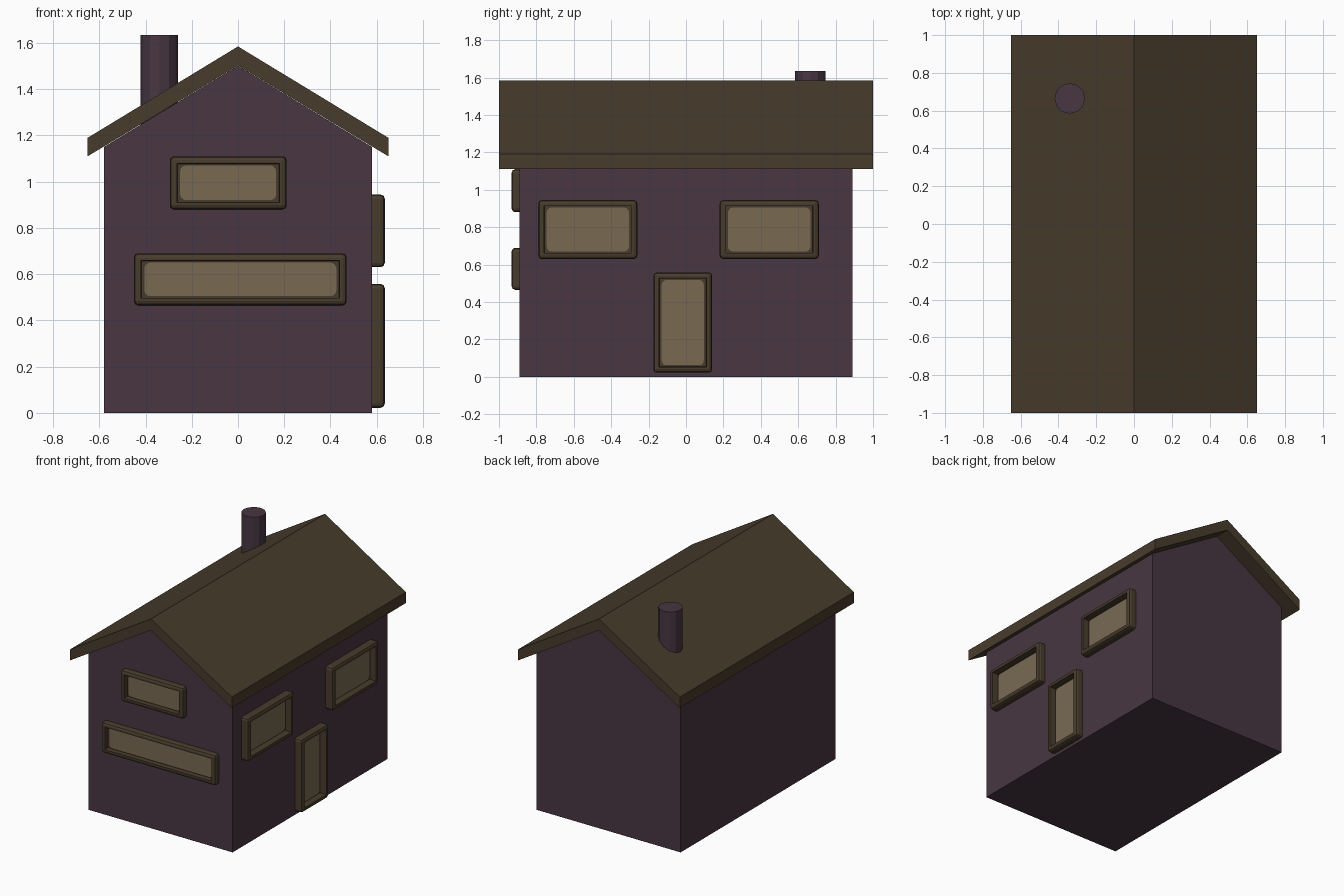
import bpy, bmesh
from mathutils import Matrix, Vector

if "Cube" in bpy.data.objects:
    bpy.data.objects.remove(bpy.data.objects["Cube"])


def material(name, rgb):
    m = bpy.data.materials.new(name)
    m.diffuse_color = (*rgb, 1)
    m.use_nodes = True
    m.node_tree.nodes["Principled BSDF"].inputs["Base Color"].default_value = m.diffuse_color
    return m


WALL = material("plum wall", (0.065, 0.037, 0.054))
WOOD = material("brown wood", (0.064, 0.044, 0.025))
GLASS = material("tan glass", (0.190, 0.143, 0.086))


def finish(name, bm, mat):
    bmesh.ops.recalc_face_normals(bm, faces=bm.faces[:])
    me = bpy.data.meshes.new(name)
    bm.to_mesh(me)
    bm.free()
    me.materials.append(mat)
    ob = bpy.data.objects.new(name, me)
    bpy.context.collection.objects.link(ob)
    return ob


def prism(name, profile, half, mat):
    """Extrude an x-z profile along y from -half to half."""
    bm = bmesh.new()
    f = bm.faces.new([bm.verts.new((x, -half, z)) for x, z in profile])
    r = bmesh.ops.extrude_face_region(bm, geom=[f])
    vs = [g for g in r["geom"] if isinstance(g, bmesh.types.BMVert)]
    bmesh.ops.translate(bm, verts=vs, vec=(0, 2 * half, 0))
    return finish(name, bm, mat)


# House body and roof slab
prism("house_body", [(-0.58, 0), (0.58, 0), (0.58, 1.15), (0, 1.502), (-0.58, 1.15)], 0.89, WALL)
prism("roof", [(-0.65, 1.11), (0, 1.503), (0.65, 1.11), (0.65, 1.19), (0, 1.585), (-0.65, 1.19)], 1.0, WOOD)

# Chimney
bm = bmesh.new()
bmesh.ops.create_cone(bm, cap_ends=True, segments=12, radius1=0.081, radius2=0.081, depth=0.40,
                      matrix=Matrix.Translation((-0.34, 0.665, 1.435)))
finish("chimney", bm, WALL)

# Wall planes: local u, v, w (outward) to world
FRONT = Matrix(((1, 0, 0, 0), (0, 0, -1, -0.89), (0, 1, 0, 0), (0, 0, 0, 1)))
RIGHT = Matrix(((0, 0, 1, 0.58), (1, 0, 0, 0), (0, 1, 0, 0), (0, 0, 0, 1)))


def box(u0, u1, v0, v1, w0, w1):
    bm = bmesh.new()
    bmesh.ops.create_cube(bm, size=1)
    for v in bm.verts:
        v.co = Vector(((u0 + u1) / 2 + v.co.x * (u1 - u0),
                       (v0 + v1) / 2 + v.co.y * (v1 - v0),
                       (w0 + w1) / 2 + v.co.z * (w1 - w0)))
    return bm


def pane(name, wall, u0, u1, v0, v1, out):
    """Rounded frame with a recessed centre and a thin rounded glass plate."""
    floor = 0.006
    bm = box(u0, u1, v0, v1, -0.02, out)
    edges = [e for e in bm.edges if max(v.co.z for v in e.verts) > 0]
    bmesh.ops.bevel(bm, geom=edges, offset=0.019, segments=2, profile=0.5, affect='EDGES')
    face = max((f for f in bm.faces if f.normal.z > 0.99), key=lambda f: f.calc_area())
    bmesh.ops.inset_individual(bm, faces=[face], thickness=0.017)
    bmesh.ops.inset_individual(bm, faces=[face], thickness=0.002, depth=floor - out)
    bm.transform(wall)
    finish(name + "_frame", bm, WOOD)

    g = 0.045
    bm = box(u0 + g, u1 - g, v0 + g - 0.005, v1 - g + 0.005, floor - 0.002, floor + 0.005)
    corners = [e for e in bm.edges if abs(e.verts[0].co.z - e.verts[1].co.z) > 0.001]
    bmesh.ops.bevel(bm, geom=corners, offset=0.025, segments=3, profile=0.5, affect='EDGES')
    bm.transform(wall)
    finish(name + "_glass", bm, GLASS)


# Front windows, side windows and door
pane("upper_front_window", FRONT, -0.295, 0.21, 0.88, 1.11, 0.042)
pane("lower_front_window", FRONT, -0.45, 0.47, 0.465, 0.69, 0.042)
pane("side_window_front", RIGHT, -0.79, -0.26, 0.63, 0.945, 0.055)
pane("side_window_back", RIGHT, 0.18, 0.71, 0.63, 0.945, 0.055)
pane("door", RIGHT, -0.175, 0.14, 0.022, 0.558, 0.055)
